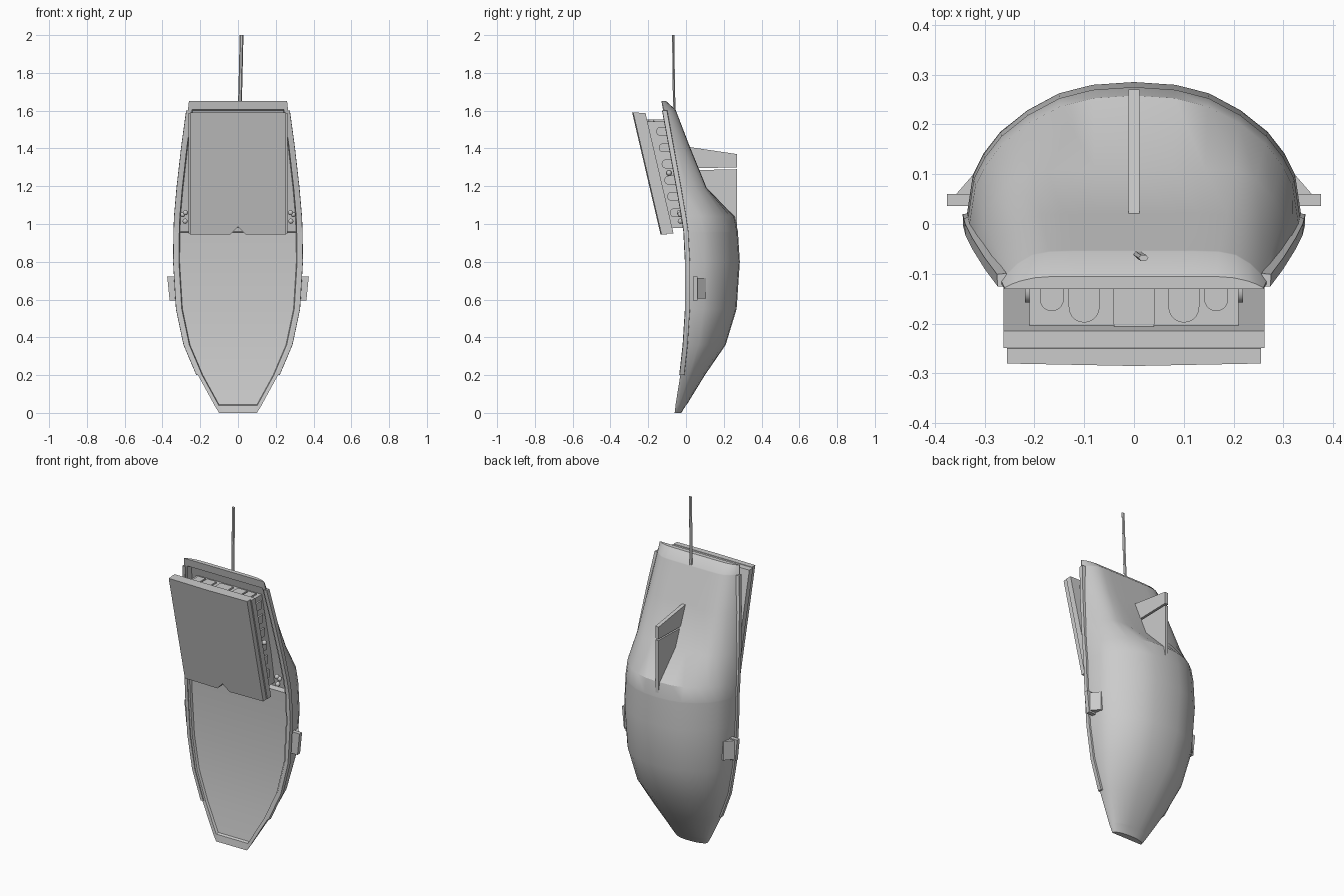
import bpy, bmesh, math
from mathutils import Vector

if "Cube" in bpy.data.objects:
    bpy.data.objects.remove(bpy.data.objects["Cube"])


def make(name, verts, faces, smooth=None):
    me = bpy.data.meshes.new(name)
    me.from_pydata([tuple(v) for v in verts], [], faces)
    bm = bmesh.new()
    bm.from_mesh(me)
    bmesh.ops.recalc_face_normals(bm, faces=bm.faces)
    bm.to_mesh(me)
    bm.free()
    ob = bpy.data.objects.new(name, me)
    bpy.context.collection.objects.link(ob)
    if smooth:
        bpy.ops.object.select_all(action='DESELECT')
        ob.select_set(True)
        bpy.context.view_layer.objects.active = ob
        bpy.ops.object.shade_smooth_by_angle(angle=math.radians(smooth))
    return ob


def loft(name, rings, smooth=None):
    n = len(rings[0])
    verts = [p for r in rings for p in r]
    faces = [(i * n + j, i * n + (j + 1) % n, (i + 1) * n + (j + 1) % n, (i + 1) * n + j)
             for i in range(len(rings) - 1) for j in range(n)]
    faces += [tuple(range(n))[::-1], tuple(range((len(rings) - 1) * n, len(rings) * n))]
    return make(name, verts, faces, smooth)


# Hull: (z, half width, front y, back y, recess depth)
sections = [
    (0.0, .10, -.06, -.025, 0), (.04, .125, -.055, 0, 0), (.045, .127, -.055, .005, .015),
    (.2, .212, -.03, .10, .015), (.36, .28, -.012, .21, .015), (.55, .32, 0, .268, .015),
    (.8, .335, 0, .285, .015), (.955, .333, -.008, .275, .015), (.96, .333, -.008, .275, .05),
    (1.04, .33, -.02, .258, .05), (1.19, .317, -.046, .11, .05), (1.41, .292, -.086, .02, .045),
    (1.60, .266, -.121, -.053, .03), (1.605, .265, -.122, -.055, 0), (1.65, .26, -.13, -.105, 0)]
round_shape = [(0, 1), (.25, .98), (.45, .92), (.64, .8), (.8, .65), (.9, .5), (.965, .35), (1, .08)]
boxy_shape = [(0, 1), (.25, 1), (.45, 1), (.64, .98), (.77, .88), (.88, .62), (.95, .35), (1, .08)]
rings = []
for z, w, f, b, d in sections:
    shape = boxy_shape if z > 1.1 else round_shape
    half = [(w * u, f + (b - f) * v) for u, v in shape]
    half += [(w, f), (w - .022, f), (w - .026, f + d)]
    ring = [Vector((x, y, z)) for x, y in half]
    ring += [Vector((-x, y, z)) for x, y in half[:0:-1]]
    rings.append(ring)
loft("hull", rings, 28)

# Raised rim strip along each side
for s, side in ((1, "right"), (-1, "left")):
    strip = []
    for z, w, f, b, d in sections[3:13]:
        strip.append([Vector((s * x, y, z)) for x, y in
                      ((w - .012, f - .006), (w + .008, f - .004), (w + .009, f + .02), (w - .01, f + .022))])
    loft(side + "_rim_strip", strip, 30)

# Tilted panel and the block that carries it
SLOPE = .2326


def tilted(name, outline, y0, y1, bulge=0):
    def pt(x, y, z, k):
        return Vector((x, y - SLOPE * (z - .945) - k * bulge * (abs(x) < .05), z))
    return loft(name, [[pt(x, y0, z, 1) for x, z in outline], [pt(x, y1, z, 0) for x, z in outline]])


tilted("panel_front", [(-.255, .945), (-.04, .945), (0, .985), (.04, .945), (.255, .945),
                       (.255, 1.59), (0, 1.59), (-.255, 1.59)], -.13, -.1, .005)
tilted("panel_back", [(-.262, .95), (-.04, .95), (0, .985), (.04, .95), (.262, .95),
                      (.262, 1.587), (-.262, 1.587)], -.1, -.065)
tilted("carrier_block", [(-.21, .98), (0, .98), (.21, .98), (.21, 1.543), (0, 1.543), (-.21, 1.543)],
       -.07, .06, .03)


# Round-ended bars on the top and sides of the block
def bar_profile(r, tip, base):
    arc = [(r * math.cos(a), tip + r - r * math.sin(a))
           for a in (math.pi * i / 10 for i in range(11))]
    return [(r, base)] + arc + [(-r, base)]


for i, (x, r, tip) in enumerate([(0, .042, -.235), (.1, .031, -.198), (-.1, .031, -.198),
                                 (.165, .024, -.175), (-.165, .024, -.175)]):
    p = bar_profile(r, tip, -.1)
    loft(f"top_bar_{i}", [[Vector((x + u, y, z)) for u, y in p] for z in (1.53, 1.552)], 30)
for i in range(6):
    z = 1.06 + .086 * i
    tip = -.085 - .17 * (z - 1.06)
    p = bar_profile(.024, tip, tip + .065)
    for s in (1, -1):
        loft(f"side_bar_{i}_{'right' if s > 0 else 'left'}",
             [[Vector((s * x, y, z + u)) for u, y in p] for x in (.2, .219)], 30)

# Small knobs beside the panel
for s in (1, -1):
    for x, y, z in ((.278, -.035, 1.06), (.292, -.03, 1.05), (.28, -.03, 1.015), (.235, -.09, 1.27)):
        bpy.ops.mesh.primitive_uv_sphere_add(segments=10, ring_count=6, radius=.014, location=(s * x, y, z))
        bpy.context.object.name = "knob"
        bpy.ops.object.shade_smooth()


# Back fin in two pieces
def plate(name, yz, x0, x1):
    return loft(name, [[Vector((x, y, z)) for y, z in yz] for x in (x0, x1)])


plate("upper_fin", [(.0, 1.41), (.27, 1.37), (.27, 1.3), (.04, 1.295)], -.011, .011)
plate("lower_fin", [(.05, 1.285), (.27, 1.29), (.27, .98), (.22, .98), (.07, 1.2)], -.009, .009)

# Side brackets: leaning plate with a wedge brace behind
for s, side in ((1, "right"), (-1, "left")):
    loft(side + "_bracket",
         [[Vector((s * (x + lean), y, z)) for x, y in ((.31, .036), (.362, .036), (.362, .06), (.31, .06))]
          for z, lean in ((.595, 0), (.722, .013))])
    loft(side + "_brace",
         [[Vector((s * x, y, z)) for x, y in ((.3, .06), (.357, .06), (.318, .105), (.3, .105))]
          for z in (.605, .715)])

# Antenna
loft("antenna", [[Vector((x + .010 * math.cos(a), y + .007 * math.sin(a), z))
                  for a in (math.tau * k / 6 for k in range(6))]
                 for x, y, z in ((.008, -.06, 1.58), (.012, -.064, 1.7), (.019, -.068, 2.0))], 40)
